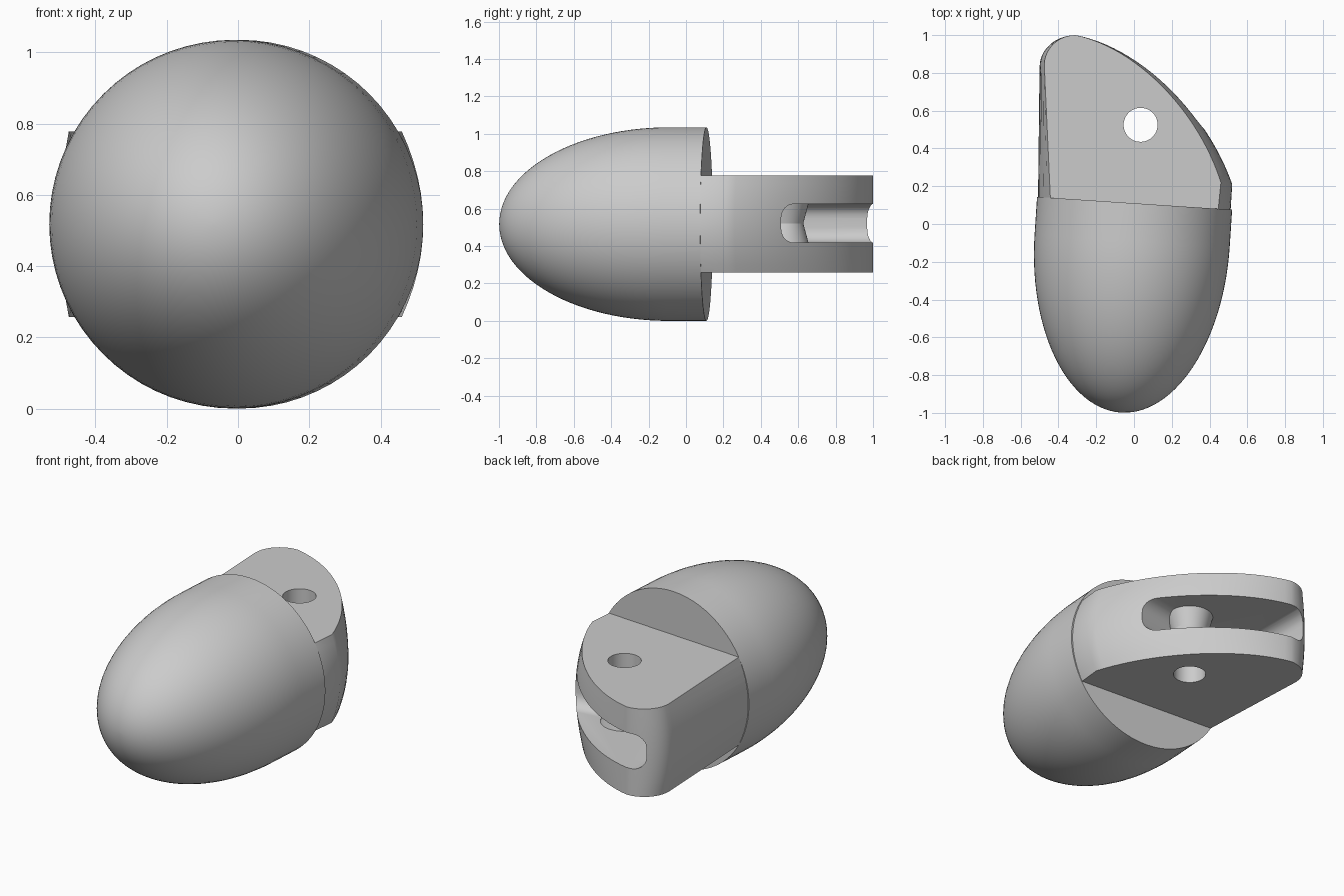
import bpy, bmesh, math
from mathutils import Vector, Matrix

if "Cube" in bpy.data.objects:
    bpy.data.objects.remove(bpy.data.objects["Cube"], do_unlink=True)

MID, HALF, RADIUS = 0.5175, 0.26, 0.5175   # centre height, half tang height, body radius
PIN = (0.035, 0.525)                       # pin hole centre

grey = bpy.data.materials.new("grey")
grey.use_nodes = True
grey.diffuse_color = (0.6, 0.6, 0.6, 1)
grey.node_tree.nodes["Principled BSDF"].inputs["Base Color"].default_value = (0.6, 0.6, 0.6, 1)


def make(name, bm):
    bmesh.ops.recalc_face_normals(bm, faces=bm.faces)
    mesh = bpy.data.meshes.new(name)
    bm.to_mesh(mesh)
    bm.free()
    mesh.materials.append(grey)
    obj = bpy.data.objects.new(name, mesh)
    bpy.context.collection.objects.link(obj)
    return obj


def stack(name, rings):
    """Closed solid skinned through rings with equal point counts."""
    bm = bmesh.new()
    rows = [[bm.verts.new(p) for p in ring] for ring in rings]
    n = len(rows[0])
    for a, b in zip(rows, rows[1:]):
        for i in range(n):
            j = (i + 1) % n
            bm.faces.new((a[i], a[j], b[j], b[i]))
    bm.faces.new(rows[0][::-1])
    bm.faces.new(rows[-1])
    return make(name, bm)


def turned(name, profile, n=64, matrix=Matrix()):
    """Solid of revolution about local z from (radius, height) pairs."""
    return stack(name, [[matrix @ Vector((r * math.cos(math.tau * i / n),
                                          r * math.sin(math.tau * i / n), h))
                         for i in range(n)] for r, h in profile])


def bezier(p, n):
    a, b, c, d = map(Vector, p)
    return [a * (1 - t) ** 3 + b * 3 * t * (1 - t) ** 2 + c * 3 * t * t * (1 - t) + d * t ** 3
            for t in (i / n for i in range(n + 1))]


def activate(obj):
    bpy.ops.object.select_all(action='DESELECT')
    obj.select_set(True)
    bpy.context.view_layer.objects.active = obj


def combine(obj, other, operation):
    activate(obj)
    mod = obj.modifiers.new(operation.lower(), 'BOOLEAN')
    mod.operation, mod.solver, mod.object = operation, 'EXACT', other
    bpy.ops.object.modifier_apply(modifier=mod.name)
    bpy.data.objects.remove(other, do_unlink=True)


# Rounded tip: half ellipsoid and short cylinder on a slightly tilted axis
axis = Vector((0.066, 0.998, 0)).normalized()
place = Matrix.Translation((-0.01, -0.09, MID)) @ axis.to_track_quat('Z', 'Y').to_matrix().to_4x4()
angles = [math.pi / 2 * i / 28 for i in range(28)]
dome = [(RADIUS * math.sin(max(a, 0.012)), -0.91 * math.cos(a)) for a in angles]
tip = turned("fingertip", dome + [(RADIUS, 0), (RADIUS, 0.2)], 72, place)


# Knuckle tang: outline bulging toward mid height
def outline(start, left, corner_in, corner_out, back_in, back_out, right, end):
    crown = (-0.31, 1.0)
    return ([Vector(start)] + bezier((left, corner_in, corner_out, crown), 10)
            + bezier((crown, back_in, back_out, right), 24)[1:] + [Vector(end)])


wide = outline((-0.51, -0.03), (-0.5, 0.83), (-0.5, 0.93), (-0.41, 1.0),
               (0.02, 0.94), (0.38, 0.61), (0.52, 0.21), (0.505, -0.03))
narrow = outline((-0.435, -0.03), (-0.475, 0.84), (-0.475, 0.93), (-0.4, 1.0),
                 (0.01, 0.935), (0.34, 0.6), (0.46, 0.22), (0.435, -0.03))
layers = [i / 6 for i in range(-6, 7)]
tang = stack("knuckle_tang", [[(*w.lerp(c, s * s), MID + s * HALF) for w, c in zip(wide, narrow)]
                              for s in layers])

# Joint slot with rounded edges, open to the curved back
plan = [(0.375, 0.51), (1.2, 0.83), (1.2, 1.6), (-0.42, 1.6), (-0.42, 0.38)]
slot = stack("slot_cutter", [[(x, y, z) for x, y in plan] for z in (0.418, 0.625)])
activate(slot)
bevel = slot.modifiers.new("round", 'BEVEL')
bevel.width, bevel.segments = 0.075, 6
bpy.ops.object.modifier_apply(modifier=bevel.name)
combine(tang, slot, 'DIFFERENCE')

# Waisted pin post across the slot
at_pin = Matrix.Translation((*PIN, 0))
post = turned("pin_post", [(0.14, 0.38), (0.13, 0.418), (0.102, 0.521), (0.13, 0.625), (0.14, 0.66)],
              48, at_pin)
combine(tang, post, 'UNION')

# Join the parts, then drill the pin hole
combine(tip, tang, 'UNION')
hole = turned("hole_cutter", [(0.09, -0.5), (0.09, 1.5)], 48, at_pin)
combine(tip, hole, 'DIFFERENCE')

activate(tip)
bpy.ops.object.shade_smooth_by_angle(angle=math.radians(30))
